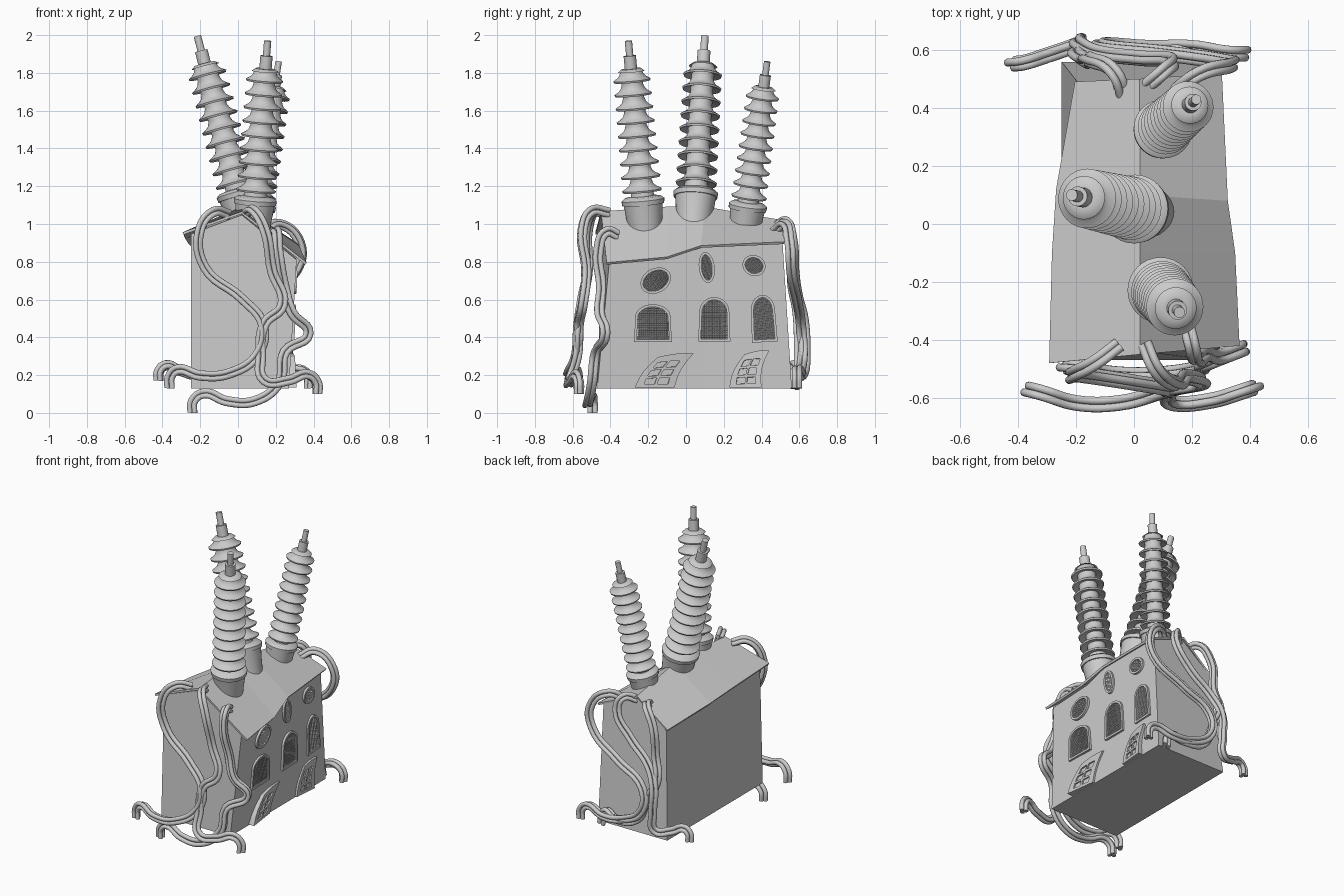
import bpy, bmesh, math
from mathutils import Vector

if "Cube" in bpy.data.objects:
    bpy.data.objects.remove(bpy.data.objects["Cube"])


def new_obj(name, verts, faces, smooth=None):
    me = bpy.data.meshes.new(name)
    me.from_pydata([tuple(v) for v in verts], [], faces)
    bm = bmesh.new()
    bm.from_mesh(me)
    bmesh.ops.recalc_face_normals(bm, faces=bm.faces)
    bm.to_mesh(me)
    bm.free()
    ob = bpy.data.objects.new(name, me)
    bpy.context.collection.objects.link(ob)
    if smooth:
        activate(ob)
        bpy.ops.object.shade_smooth_by_angle(angle=math.radians(smooth))
    return ob


def activate(ob):
    bpy.ops.object.select_all(action='DESELECT')
    ob.select_set(True)
    bpy.context.view_layer.objects.active = ob


def wall_x(y, z):
    # leaning right-hand wall
    t = (y + .45) / .97
    return .27 + (.045 - .05 * t) * (z - .13) / .72


# crooked roof outline: left eave, ridge, right eave from front to back
left = [(-.29, -.48, .95), (-.28, -.1, .925), (-.265, .12, .90), (-.2, .49, .84)]
ridge = [(.02, -.45, 1.06), (.02, -.1, 1.085), (.02, .1, 1.085), (.02, .5, 1.015)]
right = [(.36, -.42, .79), (.345, -.1, .82), (.32, .08, .88), (.3, .52, .90)]
rv = [p for row in zip(left, ridge, right) for p in row]
rf = [(i*3+j, i*3+j+1, i*3+j+4, i*3+j+3) for i in range(3) for j in range(2)]
roof = new_obj("roof", rv, rf)
sol = roof.modifiers.new("thickness", 'SOLIDIFY')
sol.thickness = .014
sol.offset = 0

# house body
ybase = [-.47, -.1, .1, .56]
ytop = [-.44, -.1, .1, .49]
bv = []
for i in range(4):
    yr = [-.405, -.1, .08, .51][i]
    zr = right[i][2] + .02
    bv += [(-.25, ybase[i], .13), ([-.25, -.25, -.25, -.195][i], ytop[i], left[i][2] - .004),
           (.02, ytop[i], ridge[i][2] - .012), (wall_x(yr, zr), yr, zr), (.27, ybase[i], .13)]
bf = [(i*5+j, i*5+(j+1) % 5, i*5+5+(j+1) % 5, i*5+5+j) for i in range(3) for j in range(5)]
bf += [(0, 1, 2, 3, 4), (15, 16, 17, 18, 19)]
new_obj("house_body", bv, bf)


# three insulators: lathed profile along a leaning axis
def insulator(name, base, tip, k):
    prof = [(-.04, .092), (.02, .096), (.125, .108), (.125, .116), (.15, .119), (.165, .1), (.17, .065)]
    for i in range(9):
        s = .205 + i * .0735
        kk = 1 - .008 * i
        prof += [(s, .06), (s - .008, .09*kk), (s - .012, .106*kk), (s - .002, .11*kk),
                 (s + .012, .085*kk), (s + .026, .067), (s + .048, .059)]
    prof += [(.835, .075), (.85, .055), (.85, .034), (.92, .034), (.92, .02), (1, .02)]
    a, b = Vector(base), Vector(tip)
    axis = b - a
    q = Vector((0, 0, 1)).rotation_difference(axis)
    n = 32
    vs = []
    for s, r in prof:
        for i in range(n):
            t = 2 * math.pi * i / n
            vs.append(a + axis * s + q @ Vector((math.cos(t), math.sin(t), 0)) * r * k)
    m = len(prof)
    fs = [(j*n+i, j*n+(i+1) % n, (j+1)*n+(i+1) % n, (j+1)*n+i) for j in range(m-1) for i in range(n)]
    fs += [tuple(range(n)), tuple(range((m-1)*n, m*n))]
    new_obj(name, vs, fs, 40)


insulator("insulator_front", (.08, -.215, .98), (.157, -.305, 1.97), .96)
insulator("insulator_middle", (.04, .043, 1.02), (-.215, .1, 1.995), 1)
insulator("insulator_back", (.08, .31, .965), (.215, .43, 1.86), .86)

# cable bundles: three tubes swept along each path
prof = bpy.data.curves.new("cable_section", 'CURVE')
for i in range(3):
    t = i * 2 * math.pi / 3
    sp = prof.splines.new('POLY')
    sp.points.add(9)
    sp.use_cyclic_u = True
    for j, p in enumerate(sp.points):
        u = j * 2 * math.pi / 10
        p.co = (.016*math.cos(t) + .014*math.cos(u), .016*math.sin(t) + .014*math.sin(u), 0, 1)
section = bpy.data.objects.new("cable_section", prof)
bpy.context.collection.objects.link(section)
section.hide_render = True


def cable(name, pts):
    cu = bpy.data.curves.new(name, 'CURVE')
    cu.dimensions = '3D'
    cu.bevel_mode = 'OBJECT'
    cu.bevel_object = section
    cu.use_fill_caps = True
    cu.resolution_u = 6
    sp = cu.splines.new('BEZIER')
    sp.bezier_points.add(len(pts) - 1)
    for bp, p in zip(sp.bezier_points, pts):
        bp.co = p
        bp.handle_left_type = bp.handle_right_type = 'AUTO'
    ob = bpy.data.objects.new(name, cu)
    bpy.context.collection.objects.link(ob)
    activate(ob)
    bpy.ops.object.convert(target='MESH')
    bpy.ops.object.shade_smooth_by_angle(angle=math.radians(50))


cable("front_cable_left", [(-.05, -.42, 1.05), (-.13, -.48, 1.065), (-.205, -.52, .97), (-.18, -.52, .77),
      (.02, -.55, .6), (.13, -.57, .46), (.1, -.58, .31), (-.05, -.62, .21), (-.2, -.62, .2),
      (-.32, -.585, .23), (-.36, -.575, .19), (-.362, -.575, .13)])
cable("front_cable_middle", [(.04, -.41, 1.06), (.08, -.5, 1.07), (.14, -.55, .97), (.18, -.53, .75),
      (.235, -.55, .57), (.14, -.57, .47), (.12, -.58, .3), (.14, -.62, .17), (.27, -.61, .17),
      (.37, -.58, .2), (.415, -.565, .16), (.418, -.565, .1)])
cable("front_cable_right", [(.19, -.36, .94), (.205, -.42, .96), (.215, -.465, .86), (.25, -.45, .66),
      (.29, -.46, .53), (.375, -.43, .42), (.25, -.48, .32), (.22, -.5, .16), (.09, -.52, .06),
      (-.06, -.52, .06), (-.18, -.5, .1), (-.235, -.495, .06), (-.238, -.495, 0)])
cable("back_cable_right", [(.14, .46, .96), (.22, .52, 1.0), (.33, .55, .9), (.31, .56, .75),
      (.1, .59, .6), (-.1, .61, .47), (-.1, .62, .32), (.05, .61, .22), (.2, .61, .2),
      (.33, .59, .23), (.375, .59, .19), (.378, .59, .13)])
cable("back_cable_middle", [(.03, .47, .99), (.1, .53, 1.01), (.13, .56, .92), (.02, .57, .76),
      (-.13, .59, .62), (-.19, .62, .5), (-.19, .63, .33), (-.2, .62, .21), (-.3, .585, .22),
      (-.38, .56, .25), (-.415, .555, .22), (-.418, .555, .17)])
cable("back_cable_left", [(-.035, .43, .95), (-.07, .52, .99), (-.15, .565, .88), (-.17, .565, .68),
      (-.2, .59, .55), (-.13, .6, .4), (-.05, .6, .24), (.12, .6, .2), (.2, .58, .22), (.23, .58, .13)])
bpy.data.objects.remove(section)


# upper windows: raised frame with a woven grille
def inside(p, poly):
    hit = False
    for a, b in zip(poly, poly[1:] + poly[:1]):
        if (a[1] > p[1]) != (b[1] > p[1]) and p[0] < (b[0]-a[0]) * (p[1]-a[1]) / (b[1]-a[1]) + a[0]:
            hit = not hit
    return hit


def window(name, cy, cz, w, h, tilt, arched):
    if arched:
        pts = [(-w, -h), (w, -h)]
        pts += [(.93*w*math.cos(i*math.pi/14), h*.35 + h*.65*math.sin(i*math.pi/14)) for i in range(15)]
    else:
        pts = [(w*math.cos(i*math.pi/12), h*math.sin(i*math.pi/12)) for i in range(24)]
    c, s = math.cos(tilt), math.sin(tilt)

    def place(p, d):
        y, z = cy + p[0]*c - p[1]*s, cz + p[0]*s + p[1]*c
        return (wall_x(y, z) + d, y, z)

    inner = [(p[0]*(1 - .014/w), p[1]*(1 - .014/h)) for p in pts]
    n = len(pts)
    loops = [(pts, -.01), (pts, .016), (inner, .016), (inner, -.01)]
    vs = [place(p, d) for loop, d in loops for p in loop]
    fs = [(k*n+i, k*n+(i+1) % n, (k+1) % 4*n+(i+1) % n, (k+1) % 4*n+i) for k in range(4) for i in range(n)]
    new_obj(name + "_frame", vs, fs)
    m = 20
    grid, cells = [], []
    for i in range(m + 1):
        for j in range(m + 1):
            grid.append((w * (2*i/m - 1), h * (2*j/m - 1)))
    for i in range(m):
        for j in range(m):
            q = (i*(m+1)+j, (i+1)*(m+1)+j, (i+1)*(m+1)+j+1, i*(m+1)+j+1)
            if inside((w*(2*(i+.5)/m - 1), h*(2*(j+.5)/m - 1)), inner):
                cells.append(q)
    g = new_obj(name + "_grille", [place(p, .009) for p in grid], cells)
    wf = g.modifiers.new("bars", 'WIREFRAME')
    wf.thickness = .004


for i, a in enumerate([(-.175, .475, .1, .1, .0, 1), (.15, .495, .085, .118, 0, 1), (.41, .5, .068, .125, .06, 1),
                       (-.16, .7, .085, .065, .5, 0), (.11, .77, .042, .082, .12, 0), (.36, .78, .062, .055, -.4, 0)]):
    window(["arched_window_", "oval_window_"][i // 3] + str(i % 3 + 1), *a)


# basement windows: skewed slabs with six recessed panes
def basement(name, quad):
    us, vs_ = [0, .2, .47, .54, .81, 1], [0, .1, .28, .35, .53, .6, .78, 1]
    P = [Vector((wall_x(y, z) + d, y, z)) for y, z, d in quad]

    def at(u, v):
        p = P[0].lerp(P[1], u).lerp(P[3].lerp(P[2], u), v)
        return p + Vector((0, -.018 * math.sin(math.pi * v), .008 * math.sin(math.pi * u) * v))
    bm = bmesh.new()
    g = [[bm.verts.new(at(u, v)) for u in us] for v in vs_]
    panes = []
    for r in range(len(vs_) - 1):
        for k in range(len(us) - 1):
            f = bm.faces.new((g[r][k], g[r][k+1], g[r+1][k+1], g[r+1][k]))
            if k in (1, 3) and r in (1, 3, 5):
                panes.append(f)
    # side walls back to the house
    rim = [e for e in bm.edges if e.is_boundary]
    ext = bmesh.ops.extrude_edge_only(bm, edges=rim)
    for v in ext['geom']:
        if isinstance(v, bmesh.types.BMVert):
            v.co.x = wall_x(v.co.y, v.co.z) - .01
    bm.normal_update()
    bmesh.ops.inset_individual(bm, faces=panes, thickness=.001, depth=-.009)
    me = bpy.data.meshes.new(name)
    bm.to_mesh(me)
    bm.free()
    bpy.context.collection.objects.link(bpy.data.objects.new(name, me))


basement("basement_window_1", [(-.27, .135, .04), (-.06, .135, .013), (.04, .315, .013), (-.15, .295, .025)])
basement("basement_window_2", [(.23, .135, .015), (.40, .135, .03), (.44, .33, .022), (.31, .31, .013)])
